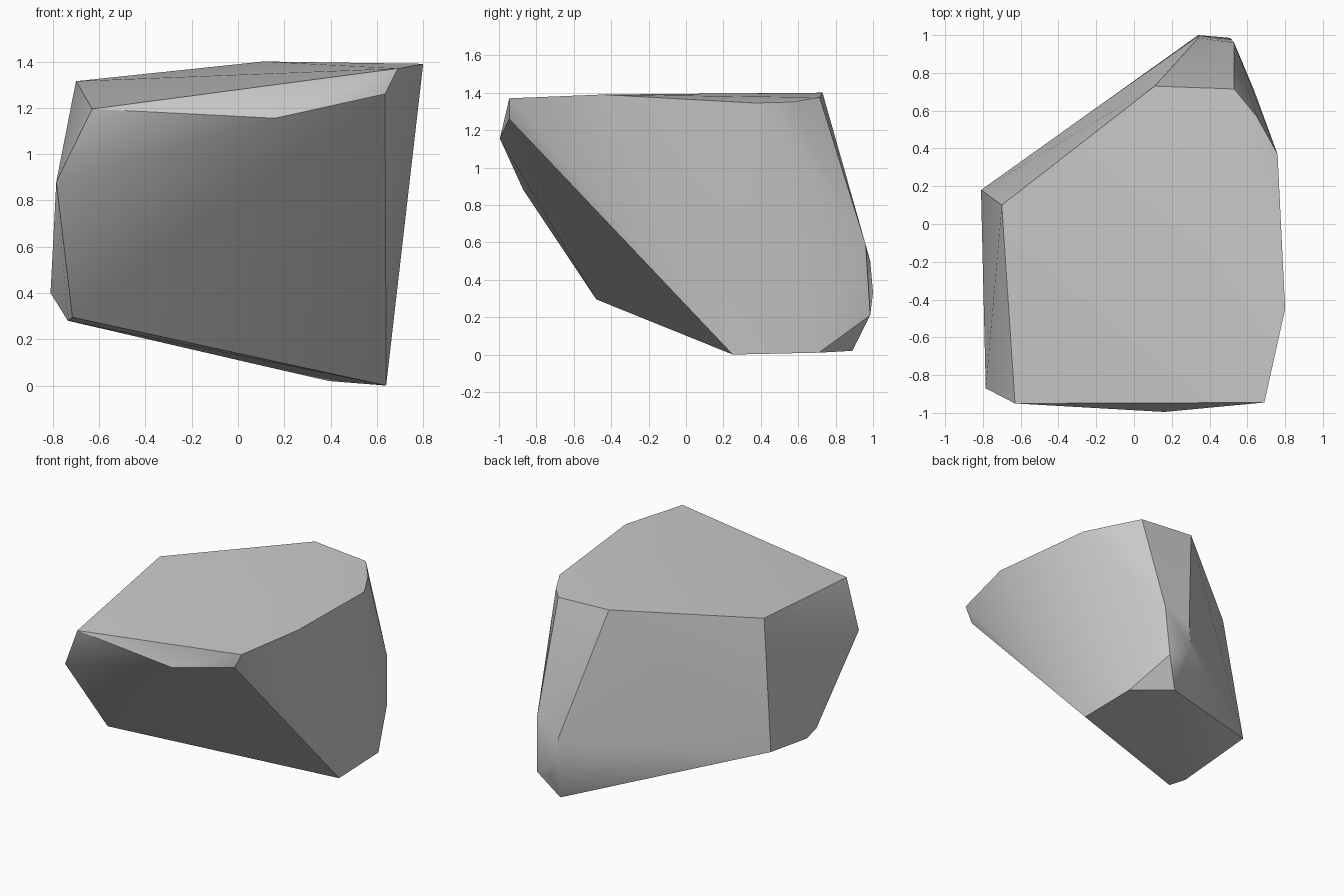
import bpy
import bmesh
import math

default_cube = bpy.data.objects.get("Cube")
if default_cube:
    bpy.data.objects.remove(default_cube, do_unlink=True)

# Corners of the boulder, grouped by region
top_rim = [(-.70, .10, 1.315), (.11, .73, 1.4), (.53, .715, 1.375),
           (.65, .57, 1.35), (.76, .37, 1.345), (.80, -.45, 1.39),
           (.69, -.945, 1.37), (-.63, -.95, 1.195)]
front_lip = [(.16, -.995, 1.155), (.635, -.945, 1.26), (-.785, -.87, .88)]
left_foot = [(-.81, .18, .40), (-.735, -.34, .28), (-.715, -.48, .295)]
back_nose = [(.53, .96, .59), (.34, .985, .5), (.34, 1, .33),
             (.41, .985, .22), (.51, .985, .21)]
base = [(.64, .25, 0), (.635, .71, .01), (.39, .89, .02)]


def make_material(name, color):
    material = bpy.data.materials.new(name)
    material.use_nodes = True
    material.diffuse_color = color
    shader = material.node_tree.nodes["Principled BSDF"]
    shader.inputs["Base Color"].default_value = color
    shader.inputs["Roughness"].default_value = 0.9
    return material


def hull_object(name, points, material):
    """Wrap the points in a closed convex shell."""
    bm = bmesh.new()
    for point in points:
        bm.verts.new(point)
    hull = bmesh.ops.convex_hull(bm, input=list(bm.verts))
    inner = {item for key in ("geom_interior", "geom_unused")
             for item in hull[key] if isinstance(item, bmesh.types.BMVert)}
    bmesh.ops.delete(bm, geom=list(inner), context="VERTS")
    bmesh.ops.recalc_face_normals(bm, faces=list(bm.faces))
    mesh = bpy.data.meshes.new(name)
    bm.to_mesh(mesh)
    bm.free()
    mesh.materials.append(material)
    obj = bpy.data.objects.new(name, mesh)
    bpy.context.collection.objects.link(obj)
    return obj


# Single chiselled stone, softened across the shallow edges only
stone_grey = make_material("stone grey", (0.6, 0.6, 0.6, 1))
corners = top_rim + front_lip + left_foot + back_nose + base
boulder = hull_object("boulder", corners, stone_grey)

bpy.ops.object.select_all(action="DESELECT")
boulder.select_set(True)
bpy.context.view_layer.objects.active = boulder
bpy.ops.object.shade_smooth_by_angle(angle=math.radians(30))
